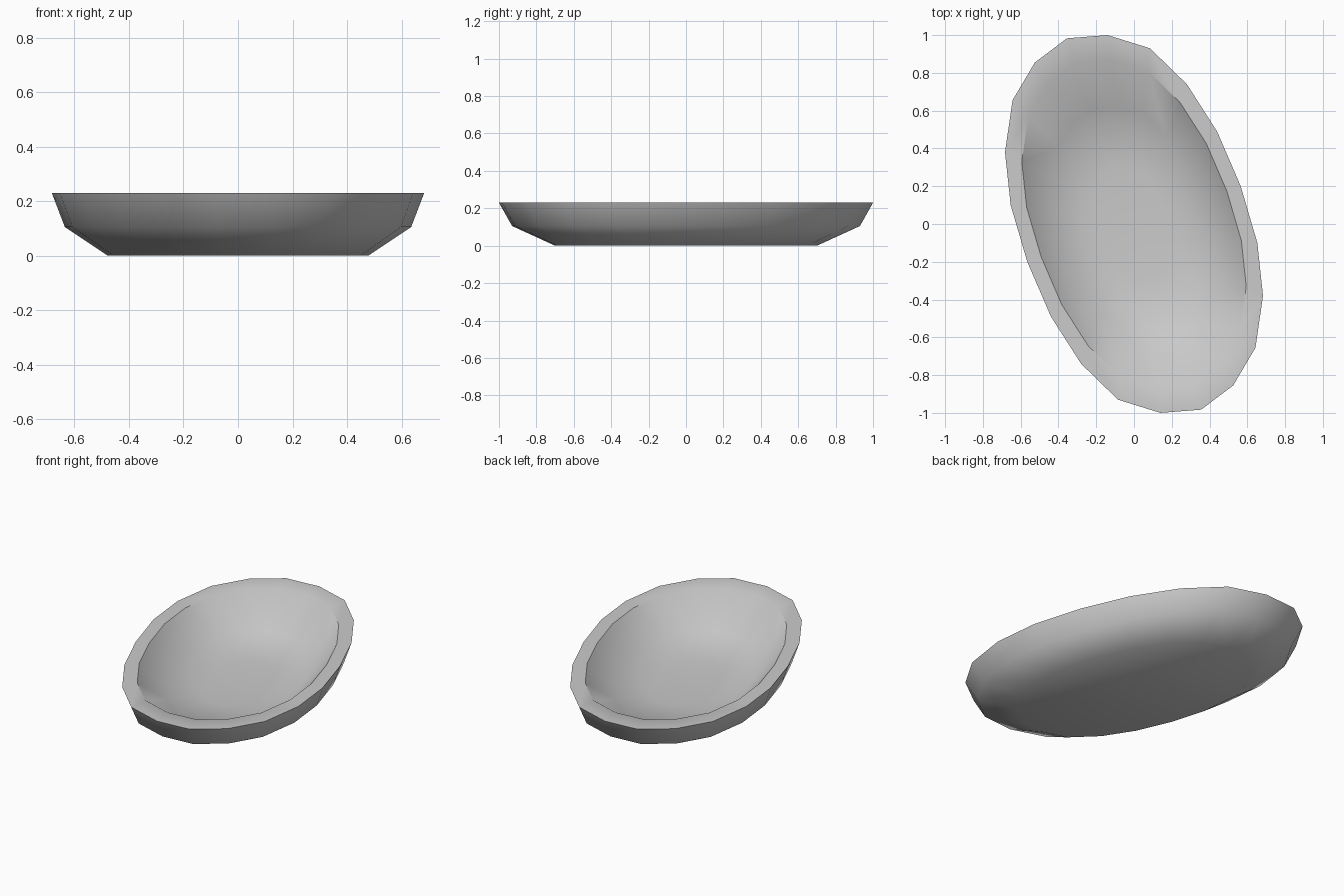
import bpy, bmesh, math

if "Cube" in bpy.data.objects:
    bpy.data.objects.remove(bpy.data.objects["Cube"])

# Half of the slanted oval rim (the other half is its 180 degree turn)
half = [(-0.14, 1.0), (0.085, 0.93), (0.28, 0.74), (0.44, 0.49), (0.565, 0.2),
        (0.653, -0.1), (0.683, -0.38), (0.643, -0.655), (0.525, -0.855), (0.355, -0.983)]
outline = half + [(-x, -y) for x, y in half]

# Wall profile as (scale of outline, height): underside, rim, then hollow
profile = [(0.70, 0.0), (0.93, 0.105), (1.0, 0.23),
           (0.87, 0.23), (0.62, 0.075), (0.30, 0.045)]

# Dish shell
bm = bmesh.new()
rings = [[bm.verts.new((x * s, y * s, z)) for x, y in outline] for s, z in profile]
n = len(outline)
for a, b in zip(rings, rings[1:]):
    for i in range(n):
        j = (i + 1) % n
        bm.faces.new((a[i], a[j], b[j], b[i]))
bm.faces.new(rings[0])    # base
bm.faces.new(rings[-1])   # hollow floor
bmesh.ops.recalc_face_normals(bm, faces=bm.faces)

mesh = bpy.data.meshes.new("oval_dish")
bm.to_mesh(mesh)
bm.free()
dish = bpy.data.objects.new("oval_dish", mesh)
bpy.context.collection.objects.link(dish)

# Soft shading with a crisp rim
bpy.context.view_layer.objects.active = dish
dish.select_set(True)
bpy.ops.object.shade_smooth_by_angle(angle=math.radians(38))
